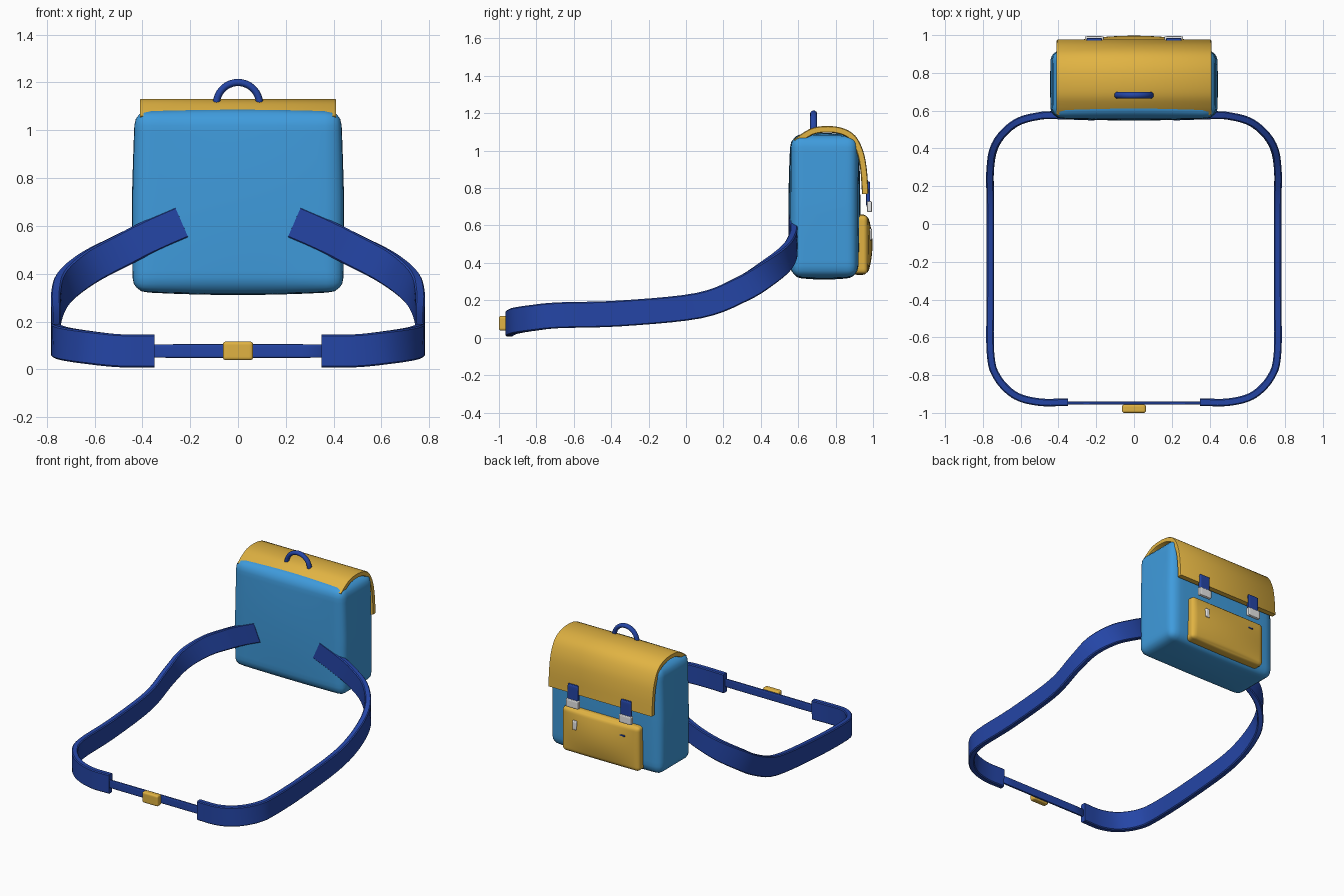
import bpy, bmesh, math
from mathutils import Vector

if "Cube" in bpy.data.objects:
    bpy.data.objects.remove(bpy.data.objects["Cube"], do_unlink=True)


def material(name, rgb):
    m = bpy.data.materials.new(name)
    m.use_nodes = True
    color = (*rgb, 1)
    m.diffuse_color = color
    bsdf = m.node_tree.nodes["Principled BSDF"]
    bsdf.inputs["Base Color"].default_value = color
    bsdf.inputs["Roughness"].default_value = 0.7
    return m


SKY = material("sky blue cloth", (0.05, 0.33, 0.72))
NAVY = material("navy webbing", (0.018, 0.06, 0.38))
GOLD = material("golden cloth", (0.75, 0.45, 0.055))
WHITE = material("white metal", (0.8, 0.8, 0.8))


def finish(name, bm, mat, angle=40):
    bmesh.ops.recalc_face_normals(bm, faces=bm.faces)
    mesh = bpy.data.meshes.new(name)
    bm.to_mesh(mesh)
    bm.free()
    mesh.materials.append(mat)
    obj = bpy.data.objects.new(name, mesh)
    bpy.context.collection.objects.link(obj)
    bpy.ops.object.select_all(action='DESELECT')
    obj.select_set(True)
    bpy.context.view_layer.objects.active = obj
    bpy.ops.object.shade_smooth_by_angle(angle=math.radians(angle))
    return obj


def soft_box(name, low, high, r, mat, bulge=(0, 0, 0), cuts=24, taper=0):
    """Box with rounded edges, padded faces and an optional narrower top."""
    low, high = Vector(low), Vector(high)
    mid, half = (low + high) / 2, (high - low) / 2
    bm = bmesh.new()
    bmesh.ops.create_cube(bm, size=2)
    bmesh.ops.subdivide_edges(bm, edges=bm.edges[:], cuts=cuts, use_grid_fill=True)
    for v in bm.verts:
        p = v.co.copy()
        q = Vector([p[i] * half[i] for i in range(3)])
        core = Vector([max(r - half[i], min(half[i] - r, q[i])) for i in range(3)])
        q = core + (q - core).normalized() * r
        for i in range(3):
            a, b = p[(i + 1) % 3], p[(i + 2) % 3]
            q[i] += bulge[i] * p[i] * (1 - a * a) * (1 - b * b)
        q.x *= 1 - taper * max(0, p.z)
        v.co = mid + q
    return finish(name, bm, mat, 60)


def loft(name, rings, mat, angle=40):
    """Closed cross-sections joined along a path, with flat end caps."""
    bm = bmesh.new()
    loops = [[bm.verts.new(p) for p in ring] for ring in rings]
    n = len(loops[0])
    for a, b in zip(loops, loops[1:]):
        for i in range(n):
            j = (i + 1) % n
            bm.faces.new((a[i], a[j], b[j], b[i]))
    bm.faces.new(loops[0])
    bm.faces.new(loops[-1])
    return finish(name, bm, mat, angle)


def spline(points, steps):
    """Smooth curve through the given points."""
    pts = [Vector(p) for p in points]
    pts = [2 * pts[0] - pts[1]] + pts + [2 * pts[-1] - pts[-2]]
    out = []
    for a, b, c, d in zip(pts, pts[1:], pts[2:], pts[3:]):
        for s in range(steps):
            t = s / steps
            out.append((2 * b + (c - a) * t + (2 * a - 5 * b + 4 * c - d) * t * t
                        + (3 * b - a - 3 * c + d) * t ** 3) / 2)
    return out + [pts[-2]]


def tangent(path, i):
    return (path[min(i + 1, len(path) - 1)] - path[max(i - 1, 0)]).normalized()


# Padded bag body
soft_box("bag_body", (-0.44, 0.56, 0.325), (0.44, 0.92, 1.08), 0.055, SKY,
         bulge=(0.004, 0.012, 0.014), taper=0.02)

# Curved flap: an outer profile thickened inwards and stretched across the bag
outer = spline([(0, 0.577, 1.06), (0, 0.62, 1.092), (0, 0.68, 1.123), (0, 0.76, 1.132),
                (0, 0.84, 1.12), (0, 0.905, 1.08), (0, 0.947, 1.0), (0, 0.967, 0.9),
                (0, 0.976, 0.77)], 4)
inner = []
for i, p in enumerate(outer):
    t = tangent(outer, i)
    inner.append(p + Vector((0, t.z, -t.y)) * 0.035)
section = outer + inner[::-1]
center = sum(section, Vector()) / len(section)
flap_rings = []
for x, inset in ((-0.41, 0.004), (-0.404, 0), (0.404, 0), (0.41, 0.004)):
    ring = []
    for k, p in enumerate(section):
        partner = section[len(section) - 1 - k]
        q = p + (partner - p).normalized() * inset
        ring.append((x, q.y, q.z))
    flap_rings.append(ring)
loft("flap", flap_rings, GOLD, 50)

# Back pocket
soft_box("pocket", (-0.305, 0.885, 0.34), (0.305, 0.972, 0.655), 0.024, GOLD,
         bulge=(0, 0.025, 0.004), cuts=30)

# Flap fasteners and the small fittings on the pocket
for side, label in ((1, "left"), (-1, "right")):
    x = 0.21 * side
    soft_box(label + "_flap_strap", (x - 0.041, 0.963, 0.70), (x + 0.041, 0.985, 0.835),
             0.006, NAVY, cuts=8)
    soft_box(label + "_flap_buckle", (x - 0.05, 0.967, 0.672), (x + 0.05, 0.994, 0.73),
             0.006, WHITE, cuts=8)
soft_box("pocket_tab", (0.175, 0.96, 0.52), (0.207, 0.994, 0.585), 0.005, WHITE, cuts=6)
soft_box("pocket_pin", (-0.205, 0.96, 0.573), (-0.165, 0.988, 0.583), 0.003, NAVY, cuts=6)

# Carrying handle
rings = []
for i in range(25):
    a = math.pi * (i / 24 * 1.1 - 0.05)
    spoke = Vector((math.cos(a), 0, math.sin(a)))
    hub = Vector((0, 0.682, 1.11))
    rings.append([hub + spoke * (0.09 + 0.015 * math.cos(b)) + Vector((0, 0.018 * math.sin(b), 0))
                  for b in (math.tau * k / 12 for k in range(12))])
loft("handle", rings, NAVY)

# Shoulder straps: a flat band swept from the bag, round the side, to the chest
route = [(0.235, 0.569, 0.615), (0.36, 0.573, 0.56), (0.49, 0.573, 0.495),
         (0.625, 0.534, 0.425), (0.724, 0.435, 0.345), (0.76, 0.30, 0.26),
         (0.76, 0.07, 0.172), (0.76, -0.35, 0.13), (0.76, -0.68, 0.12),
         (0.725, -0.81, 0.107), (0.63, -0.907, 0.092), (0.50, -0.943, 0.078),
         (0.35, -0.943, 0.076)]
path = spline(route, 5)
W, T, C = 0.069, 0.02, 0.006
profile = [(W, T - C), (W - C, T), (C - W, T), (-W, T - C),
           (-W, C - T), (C - W, -T), (W - C, -T), (W, C - T)]
for side, label in ((1, "left"), (-1, "right")):
    rings = []
    for i, p in enumerate(path):
        t = tangent(path, i)
        out = t.cross(Vector((0, 0, 1))).normalized()
        up = out.cross(t)
        ring = [p + up * w + out * d for w, d in profile]
        rings.append([(v.x * side, v.y, v.z) for v in ring])
    loft(label + "_shoulder_strap", rings, NAVY, 35)

# Chest strap and its buckle
soft_box("chest_strap", (-0.37, -0.956, 0.048), (0.37, -0.94, 0.105), 0.004, NAVY, cuts=6)
soft_box("chest_buckle", (-0.063, -1.0, 0.038), (0.063, -0.955, 0.116), 0.012, GOLD, cuts=14)
